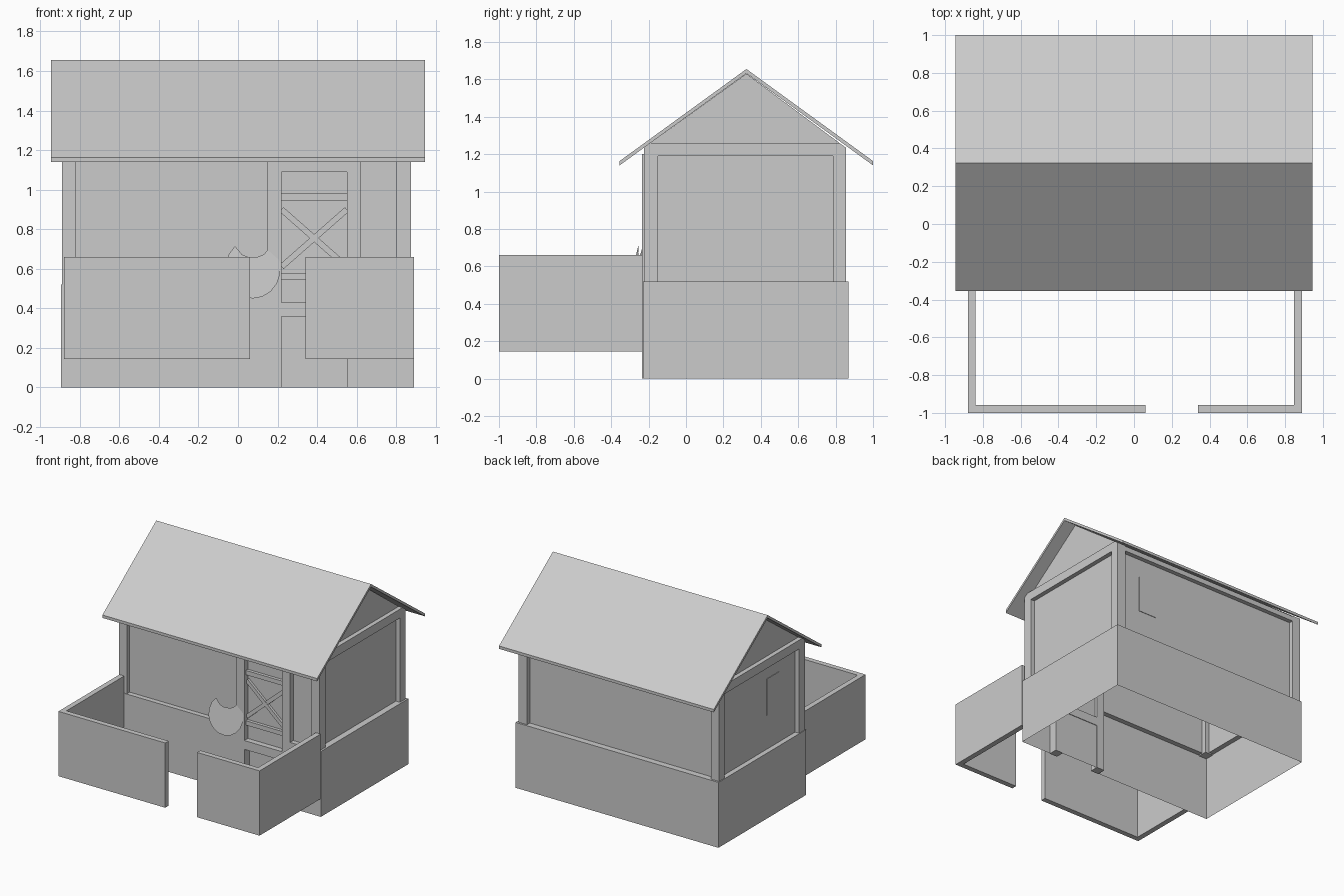
import bpy, math

if "Cube" in bpy.data.objects:
    bpy.data.objects.remove(bpy.data.objects["Cube"])

def mesh(name, verts, faces):
    me = bpy.data.meshes.new(name)
    me.from_pydata(verts, [], faces)
    me.update()
    ob = bpy.data.objects.new(name, me)
    bpy.context.collection.objects.link(ob)
    return ob

def prism(name, profile, x0, x1):
    """Extrude a (y, z) profile along x."""
    n = len(profile)
    v = [(x, y, z) for x in (x0, x1) for y, z in profile]
    f = [(i, i + n, (i + 1) % n + n, (i + 1) % n) for i in range(n)]
    return mesh(name, v, f + [tuple(range(n)), tuple(range(2 * n - 1, n - 1, -1))])

def box(name, x0, x1, y0, y1, z0, z1):
    return prism(name, [(y0, z0), (y1, z0), (y1, z1), (y0, z1)], x0, x1)

def strip(name, path, z0, z1):
    """Thin upright wall following an (x, y) path."""
    n = len(path)
    v = [(x, y, z) for z in (z0, z1) for x, y in path]
    return mesh(name, v, [(i, i + 1, i + 1 + n, i + n) for i in range(n - 1)])

def bar(name, a, b, w, y0, y1):
    """Straight brace between two (x, z) points."""
    dx, dz = b[0] - a[0], b[1] - a[1]
    l = math.hypot(dx, dz)
    ox, oz = -dz / l * w / 2, dx / l * w / 2
    q = [(a[0] - ox, a[1] - oz), (b[0] - ox, b[1] - oz), (b[0] + ox, b[1] + oz), (a[0] + ox, a[1] + oz)]
    v = [(x, y, z) for y in (y0, y1) for x, z in q]
    mesh(name, v, [(0, 1, 2, 3), (7, 6, 5, 4)] + [(i, i + 4, (i + 1) % 4 + 4, (i + 1) % 4) for i in range(4)])

# main dimensions
BX0, BX1, BY0, BY1, BZ = -.895, .89, -.23, .87, .52
WX0, WX1, WY0, WY1 = -.855, .84, -.19, .82
DX0, DX1 = .22, .55
RY = .323

# base: open-bottomed shell with a gap for the door
strip("base_wall", [(DX1, BY0), (BX1, BY0), (BX1, BY1), (BX0, BY1), (BX0, BY0), (DX0, BY0)], 0, BZ)
ledge = [(DX1, BY0), (BX1, BY0), (BX1, BY1), (BX0, BY1), (BX0, BY0), (DX0, BY0)]
inner = [(DX1, WY0), (WX1, WY0), (WX1, WY1), (WX0, WY1), (WX0, WY0), (DX0, WY0)]
mesh("base_ledge", [(x, y, BZ) for x, y in ledge + inner],
     [(i, i + 1, i + 7, i + 6) for i in range(5)])

# upper walls: recessed panels with gable ends
prof = [(WY0, BZ), (WY1, BZ), (WY1, 1.26), (RY, 1.63), (WY0, 1.26)]
mesh("upper_walls", [(x, y, z) for x in (WX0, WX1) for y, z in prof],
     [(4, 3, 2, 1, 0), (5, 6, 7, 8, 9), (0, 5, 9, 4), (1, 2, 7, 6)])

# corner posts and beams
for sx, (x0, x1) in (("left", (-.89, -.82)), ("right", (.80, .875))):
    for sy, (y0, y1) in (("front", (-.225, -.15)), ("back", (.785, .855))):
        box(f"{sy}_{sx}_post", x0, x1, y0, y1, BZ - .01, 1.2)
    prism(f"{sx}_beam", [(-.225, 1.19), (.855, 1.19), (.855, 1.235), (.82, 1.26),
                         (-.19, 1.26), (-.225, 1.235)], x0, x1)
box("front_beam", -.82, .80, -.225, -.15, 1.19, 1.23)
box("back_beam", -.82, .80, .785, .855, 1.19, 1.23)

# roof: two pitched slabs meeting at the ridge
prism("roof", [(-.355, 1.14), (RY, 1.632), (1.0, 1.14), (1.0, 1.163), (RY, 1.655), (-.355, 1.163)],
      -.945, .945)

# door frame, rails and recessed panels
box("door_post_left", .15, DX0, -.235, -.165, 0, 1.2)
box("door_post_right", DX1, .62, -.235, -.165, 0, 1.2)
box("door_lintel", DX0, DX1, -.235, -.165, 1.09, 1.2)
box("door_middle_rail", DX0, DX1, -.235, -.165, .36, .43)
strip("door_lower_panel", [(DX0, -.17), (DX1, -.17)], 0, .36)
strip("door_upper_panel", [(DX0, WY0), (DX1, WY0)], .43, BZ)
box("door_top_bar", DX0, DX1, -.215, WY0, .945, .98)
box("door_low_bar", DX0, DX1, -.215, WY0, .545, .58)
bar("door_brace_a", (DX0, .90), (DX1, .61), .03, -.21, WY0)
bar("door_brace_b", (DX0, .61), (DX1, .90), .03, -.208, WY0)

# small windows on the back and left walls
box("back_window", .48, .64, WY1 - .005, WY1 + .004, .75, 1.04)
box("left_window", WX0 - .004, WX0 + .005, .05, .21, .79, 1.08)

# yard fence with a gate gap
FX0, FX1, FZ0, FZ1, T = -.88, .89, .145, .66, .042
def fence(name, path):
    n = len(path)
    v = [(x, y, z) for z in (FZ0, FZ1) for x, y in path]
    mesh(name, v, [(0, 1, 4, 5), (1, 2, 3, 4), (6, 7, 10, 11), (7, 8, 9, 10)]
         + [(i, (i + 1) % n, (i + 1) % n + n, i + n) for i in range(n)])
def fence_path(xo, xi, gate):
    return [(gate, -1), (xo, -1), (xo, BY0 - .003), (xi, BY0 - .003), (xi, -1 + T), (gate, -1 + T)]
fence("left_fence", fence_path(FX0, FX0 + T, .06))
fence("right_fence", fence_path(FX1, FX1 - T, .34))

# leaning crescent ornament by the door
pts = []
for i in range(15):
    a = math.radians(50 - 280 * i / 14)
    pts.append((.075 + .14 * math.cos(a), .6 + .15 * math.sin(a)))
pts += [(.02, .672), (.05, .66), (.10, .66), (.13, .672)]
mesh("crescent", [(x, -.25 + .13 * (x - .075) + .15 * (z - .66), z) for x, z in pts],
     [tuple(range(len(pts)))])
